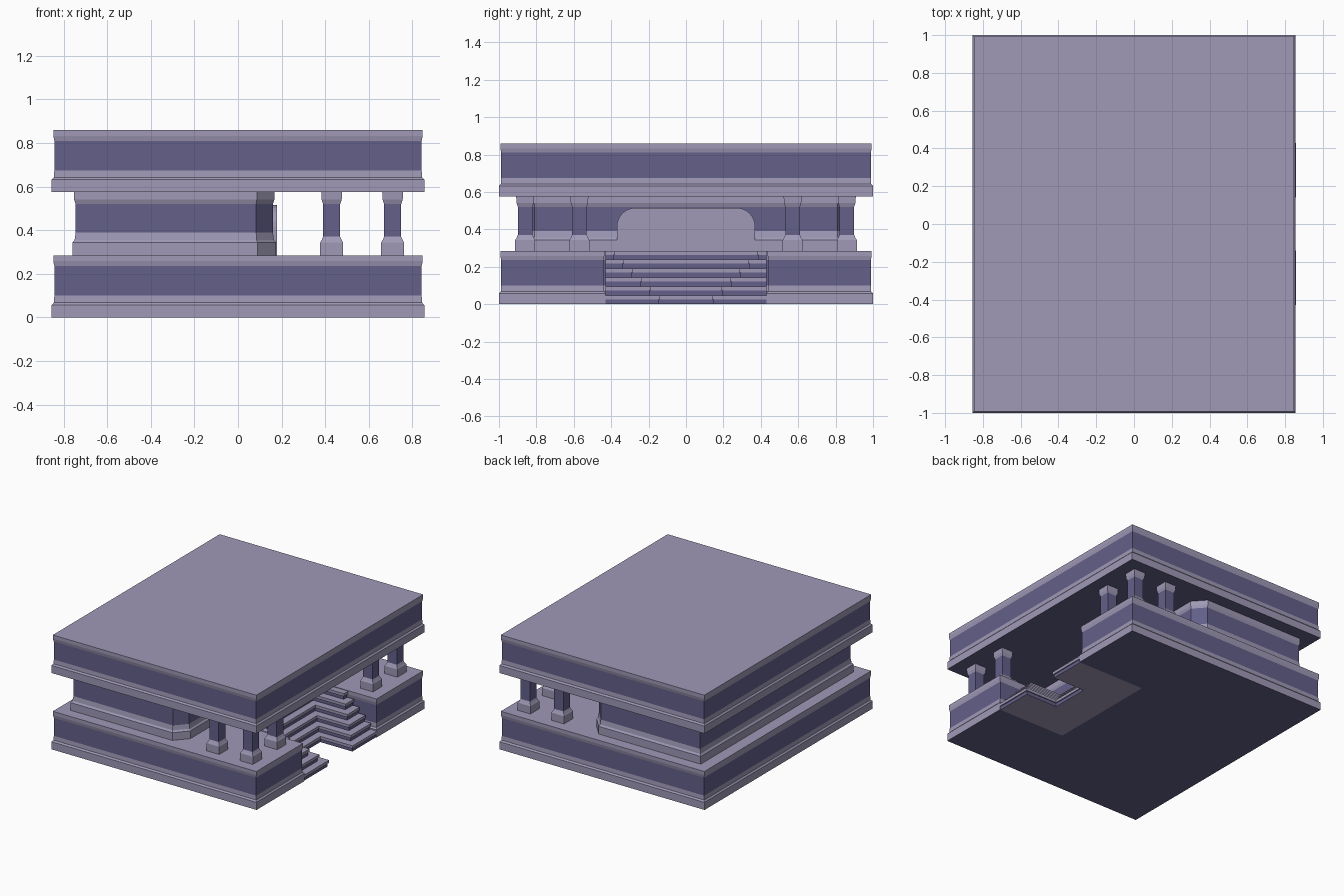
import bpy, bmesh
from math import sin, cos, pi
from mathutils import Vector

if "Cube" in bpy.data.objects:
    bpy.data.objects.remove(bpy.data.objects["Cube"])


def material(name, rgb):
    m = bpy.data.materials.new(name)
    m.diffuse_color = (*rgb, 1)
    m.use_nodes = True
    m.node_tree.nodes["Principled BSDF"].inputs["Base Color"].default_value = m.diffuse_color
    return m


LIGHT = material("light_stone", (0.35, 0.32, 0.47))
DARK = material("dark_stone", (0.125, 0.115, 0.25))


def inset(outline, d):
    # mitred inward offset of a counter-clockwise outline
    pts = [Vector(p) for p in outline]
    out = []
    for i, p in enumerate(pts):
        a = (p - pts[i - 1]).normalized()
        b = (pts[(i + 1) % len(pts)] - p).normalized()
        na, nb = Vector((-a.y, a.x)), Vector((-b.y, b.x))
        out.append(p + (na + nb) * (d / (1 + na.dot(nb))))
    return out


def moulded(name, outline, profile, dark=(), z0=0.0, bottom=0):
    # stack of inset rings; profile rows are (inset, z), dark lists dark bands
    bm = bmesh.new()
    rings = [[bm.verts.new((p.x, p.y, z + z0)) for p in inset(outline, d)]
             for d, z in profile]
    n = len(outline)
    for k in range(len(rings) - 1):
        lo, hi = rings[k], rings[k + 1]
        for i in range(n):
            j = (i + 1) % n
            f = bm.faces.new((lo[i], lo[j], hi[j], hi[i]))
            f.material_index = int(k in dark)
    bm.faces.new(rings[0][::-1]).material_index = bottom
    bm.faces.new(rings[-1])
    return finish(name, bm)


def finish(name, bm):
    me = bpy.data.meshes.new(name)
    bm.to_mesh(me)
    bm.free()
    me.materials.append(LIGHT)
    me.materials.append(DARK)
    ob = bpy.data.objects.new(name, me)
    bpy.context.collection.objects.link(ob)
    return ob


def rect(cx, cy, hx, hy):
    return [(cx - hx, cy - hy), (cx + hx, cy - hy), (cx + hx, cy + hy), (cx - hx, cy + hy)]


def u_shape(back, end, outer, inner, inner_back):
    return [(back, -outer), (end, -outer), (end, -inner), (inner_back, -inner),
            (inner_back, inner), (end, inner), (end, outer), (back, outer)]


# base with stair notch, and roof
SLAB = [(0, 0), (0, .057), (.01, .068), (.012, .1), (.012, .235), (.007, .258), (.007, .285)]
base = [(-.855, -1), (.855, -1), (.855, -.43), (.29, -.43),
        (.29, .43), (.855, .43), (.855, 1), (-.855, 1)]
moulded("base_slab", base, SLAB, dark=(3,), bottom=1)
moulded("roof_slab", rect(0, 0, .855, 1), SLAB, dark=(3,), z0=.575, bottom=1)

# horseshoe steps: dark riser with overhanging light tread
H = .285 / 6
for k in range(6):
    s = .048 * k
    for part, d, za, zb in (("riser", .008, 0, .55 * H), ("tread", 0, .55 * H, H)):
        o = u_shape(.29, .857 - s - d, .43, .14 + s + d, .59 - s - d)
        moulded(f"step_{part}_{k + 1}", o, [(0, za), (0, zb)],
                dark=(0,) if part == "riser" else (), z0=k * H)

# inner room with chamfered front corners
room = [(-.76, -.91), (.09, -.91), (.175, -.815), (.175, .815), (.09, .91), (-.76, .91)]
moulded("inner_room", room,
        [(0, 0), (0, .058), (.01, .07), (.015, .105), (.015, .235), (.008, .255), (.008, .29)],
        dark=(3,), z0=.285)

# columns, three at each front corner
for side in (-1, 1):
    for n, (x, y) in enumerate(((.43, .86), (.71, .86), (.71, .57))):
        moulded(f"column_{n + 1}_{'left' if side < 0 else 'right'}",
                rect(x, y * side, .053, .053),
                [(0, 0), (0, .058), (.007, .07), (.014, .085), (.014, .235), (.007, .255), (.005, .29)],
                dark=(3,), z0=.285)


# rounded doorway: raised frame and panel
def arch(hw, top, r):
    pts = [(hw, .285)]
    pts += [(hw - r + r * cos(i * pi / 12), top - r + r * sin(i * pi / 12)) for i in range(7)]
    return pts + [(-y, z) for y, z in reversed(pts)]


def extrude_arch(name, outer, inner, x0, x1):
    bm = bmesh.new()
    ring = lambda pts, x: [bm.verts.new((x, y, z)) for y, z in pts]
    o0, o1 = ring(outer, x0), ring(outer, x1)
    n = len(outer)
    for i in range(n - 1):
        bm.faces.new((o0[i], o0[i + 1], o1[i + 1], o1[i]))
    if inner:
        i0, i1 = ring(inner, x0), ring(inner, x1)
        for i in range(n - 1):
            bm.faces.new((o1[i], o1[i + 1], i1[i + 1], i1[i]))
            bm.faces.new((i1[i], i1[i + 1], i0[i + 1], i0[i]))
    else:
        bm.faces.new(o1)
    bmesh.ops.recalc_face_normals(bm, faces=bm.faces)
    return finish(name, bm)


outer, inner = arch(.37, .515, .1), arch(.347, .492, .08)
extrude_arch("door_frame", outer, inner, .15, .18)
extrude_arch("door_panel", inner, None, .15, .176)
